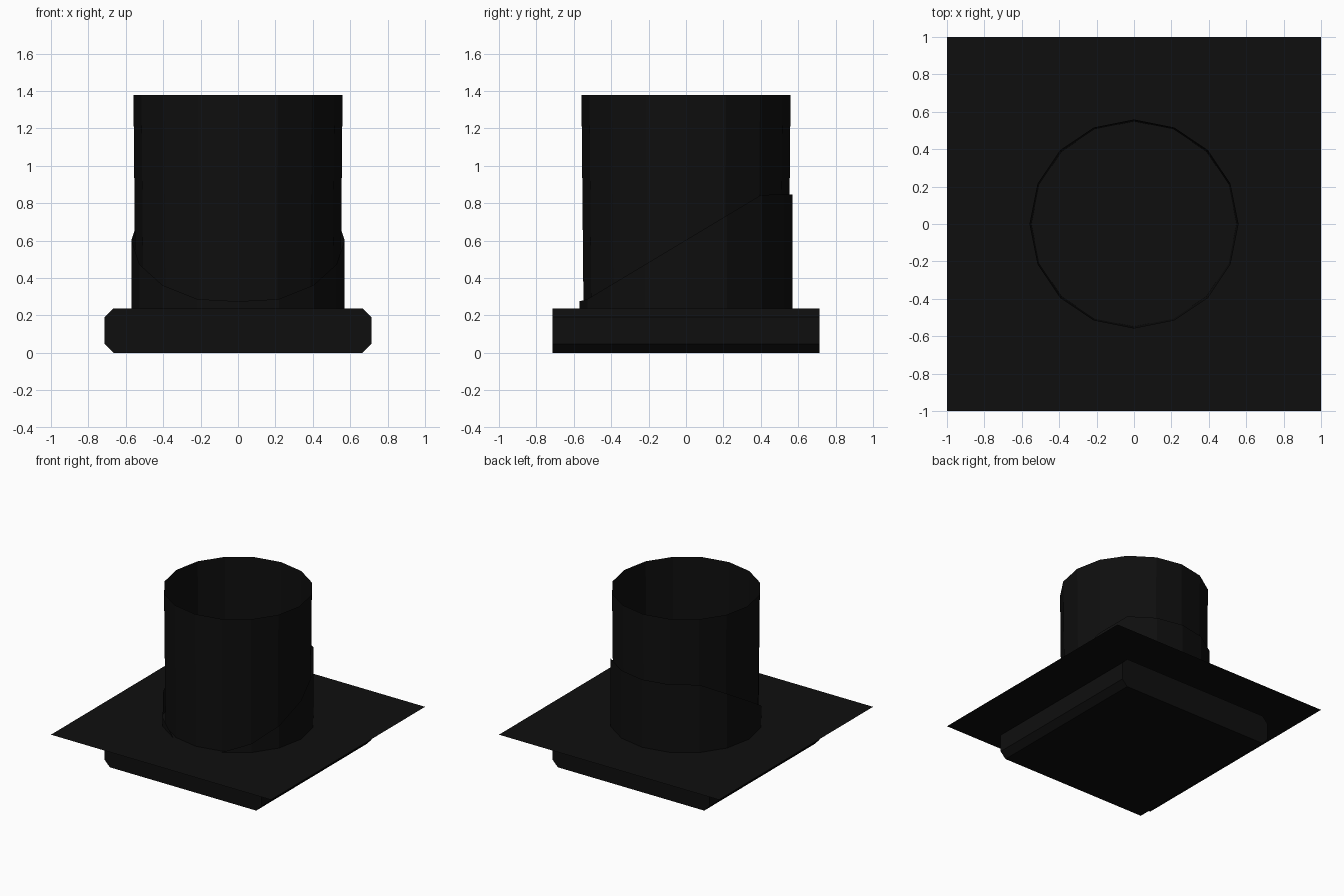
import bpy, math

if "Cube" in bpy.data.objects:
    bpy.data.objects.remove(bpy.data.objects["Cube"])

SIDES = 16

black = bpy.data.materials.new("soot black")
black.diffuse_color = (0.0045, 0.0045, 0.0045, 1)
black.use_nodes = True
black.node_tree.nodes["Principled BSDF"].inputs["Base Color"].default_value = black.diffuse_color


def make(name, verts, faces):
    mesh = bpy.data.meshes.new(name)
    mesh.from_pydata(verts, [], faces)
    mesh.materials.append(black)
    mesh.validate()
    obj = bpy.data.objects.new(name, mesh)
    bpy.context.collection.objects.link(obj)
    return obj


def tube(name, r_low, r_high, z_low, top):
    """Open tube; top(y) gives the rim height at each vertex."""
    verts = []
    for i in range(SIDES):
        a = 2 * math.pi * i / SIDES
        c, s = math.cos(a), math.sin(a)
        verts.append((r_low * c, r_low * s, z_low))
        verts.append((r_high * c, r_high * s, top(r_high * s)))
    n = len(verts)
    faces = [(i, (i + 2) % n, (i + 3) % n, i + 1) for i in range(0, n, 2)]
    return make(name, verts, faces)


# base block: chamfered profile in x/z extruded along y
W, H, C = 0.713, 0.238, 0.048
profile = [(-W + C, 0), (W - C, 0), (W, C), (W, H - C),
           (W - C, H), (-W + C, H), (-W, H - C), (-W, C)]
k = len(profile)
verts = [(x, y, z) for y in (-W, W) for x, z in profile]
faces = [tuple(range(k)), tuple(reversed(range(k, 2 * k)))]
faces += [(i, i + k, (i + 1) % k + k, (i + 1) % k) for i in range(k)]
make("base_block", verts, faces)

# thin square flashing sheet
Z = 0.288
make("flashing_sheet", [(-1, -1, Z), (1, -1, Z), (1, 1, Z), (-1, 1, Z)], [(0, 1, 2, 3)])

# open, slightly flared pipe
tube("pipe", 0.548, 0.559, 0.24, lambda y: 1.378)

# sleeve round the pipe with a slanted rim
tube("slanted_sleeve", 0.57, 0.57, 0.238,
     lambda y: min(0.845, max(0.275, 0.603 + 0.6 * y)))
